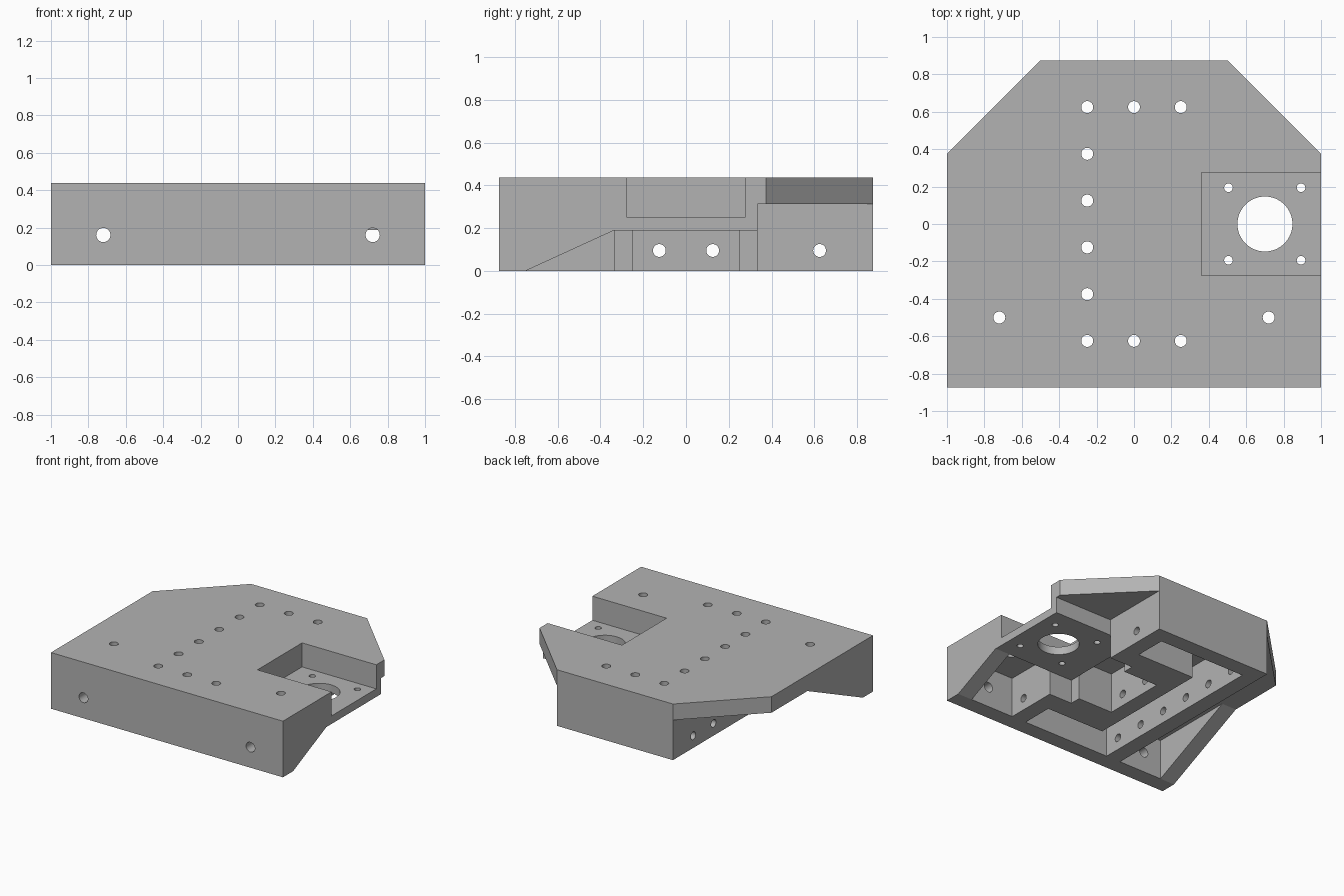
import bpy, bmesh, math
from mathutils import Matrix, Vector

old = bpy.data.objects.get("Cube")
if old:
    bpy.data.objects.remove(old, do_unlink=True)

TOP, PLATE, BOX = 0.4375, 0.3125, 0.1875
metal = bpy.data.materials.new("grey_metal")
metal.use_nodes = True
grey = (0.45, 0.45, 0.45, 1)
metal.diffuse_color = grey
metal.node_tree.nodes["Principled BSDF"].inputs["Base Color"].default_value = grey


def make_object(name, bm):
    bmesh.ops.recalc_face_normals(bm, faces=bm.faces)
    mesh = bpy.data.meshes.new(name)
    bm.to_mesh(mesh)
    bm.free()
    mesh.materials.append(metal)
    obj = bpy.data.objects.new(name, mesh)
    bpy.context.collection.objects.link(obj)
    return obj


def prism(name, points, offset):
    """Extrude a closed outline of 3D points along offset."""
    bm = bmesh.new()
    face = bm.faces.new([bm.verts.new(p) for p in points])
    moved = bmesh.ops.extrude_face_region(bm, geom=[face])["geom"]
    verts = [v for v in moved if isinstance(v, bmesh.types.BMVert)]
    bmesh.ops.translate(bm, verts=verts, vec=offset)
    return make_object(name, bm)


def slab(name, outline, z0, z1):
    return prism(name, [(x, y, z0) for x, y in outline], (0, 0, z1 - z0))


def block(name, x0, x1, y0, y1, z0, z1):
    return slab(name, [(x0, y0), (x1, y0), (x1, y1), (x0, y1)], z0, z1)


def gusset(name, x0):
    side = [(-0.8, 0), (-0.75, 0), (-0.067, PLATE), (-0.067, 0.38), (-0.8, 0.38)]
    return prism(name, [(x0, y, z) for y, z in side], (0.125, 0, 0))


def combine(body, tool, operation):
    """Apply one boolean to the body and discard the tool."""
    tool.hide_render = True
    mod = body.modifiers.new("join", "BOOLEAN")
    mod.operation, mod.solver, mod.object = operation, "EXACT", tool
    bpy.context.view_layer.update()
    graph = bpy.context.evaluated_depsgraph_get()
    mesh = bpy.data.meshes.new_from_object(body.evaluated_get(graph))
    body.modifiers.clear()
    body.data = mesh
    bpy.data.objects.remove(tool, do_unlink=True)


# Top plate with two cut back corners
body = slab("mounting_bracket",
            [(-1, -0.875), (1, -0.875), (1, 0.375), (0.5, 0.875), (-0.5, 0.875), (-1, 0.375)],
            PLATE, TOP)

# Rear half of the central beam, mirrored to the front
half = [(0, 0.25), (0.3, 0.25), (0.3, 0.335), (0.5, 0.335), (0.5, 0.5), (-0.125, 0.5)]
beam = half + [(x, -y) for x, y in reversed(half)]

# Walls, ribs and the hanging motor box under the plate
parts = [
    block("front_wall", -1, 1, -0.875, -0.75, 0, 0.4),
    block("back_wall", -0.5, 0.5, 0.75, 0.875, 0, 0.4),
    block("long_side_wall", -0.5, -0.375, -0.8, 0.8, 0, 0.39),
    block("front_side_wall", 0.375, 0.5, -0.8, -0.335, 0, 0.39),
    block("back_side_wall", 0.375, 0.5, 0.335, 0.8, 0, 0.39),
    slab("central_beam", beam, 0, 0.38),
    gusset("right_gusset", -1),
    gusset("left_gusset", 0.875),
    block("motor_box", 0.3, 1, -0.335, 0.335, BOX, 0.4),
]
for part in parts:
    combine(body, part, "UNION")

# Space below the motor box stays open; the pocket opens upward and sideways
combine(body, block("box_clearance", 0.3, 1.2, -0.335, 0.335, -0.1, BOX), "DIFFERENCE")
combine(body, block("motor_pocket", 0.36, 1.2, -0.275, 0.275, 0.25, 0.6), "DIFFERENCE")

# All drilled holes as one cutter
holes = bmesh.new()


def drill(center, radius, depth, axis, sides=32):
    turn = Vector((0, 0, 1)).rotation_difference(Vector(axis)).to_matrix().to_4x4()
    bmesh.ops.create_cone(holes, cap_ends=True, segments=sides, radius1=radius, radius2=radius,
                          depth=depth, matrix=Matrix.Translation(center) @ turn)


X, Y, Z = (1, 0, 0), (0, 1, 0), (0, 0, 1)
for s in (-1, 1):
    for y in (0.125, 0.375, 0.625):
        drill((-0.25, s * y, 0.4), 0.032, 0.4, Z)
        drill((-0.4375, s * y, 0.095), 0.03, 0.16, X)
    for x in (0, 0.25):
        drill((x, s * 0.625, 0.4), 0.032, 0.4, Z)
    drill((s * 0.72, -0.5, 0.4), 0.032, 0.4, Z)
    drill((s * 0.72, -0.8125, 0.16), 0.038, 0.2, Y)
    drill((-0.0625, s * 0.125, 0.095), 0.03, 0.2, X)
    drill((0.4375, s * 0.625, 0.095), 0.03, 0.2, X)
    for x in (0.505, 0.893):
        drill((x, s * 0.194, 0.2), 0.023, 0.3, Z)
drill((0.7, 0, 0.2), 0.147, 0.3, Z, 64)
combine(body, make_object("drill_holes", holes), "DIFFERENCE")

# Merge leftover coplanar faces and smooth only the hole walls
bm = bmesh.new()
bm.from_mesh(body.data)
bmesh.ops.remove_doubles(bm, verts=bm.verts, dist=0.0001)
bmesh.ops.dissolve_limit(bm, angle_limit=math.radians(0.5), verts=bm.verts, edges=bm.edges)
bm.to_mesh(body.data)
bm.free()
for poly in body.data.polygons:
    poly.material_index = 0
bpy.context.view_layer.objects.active = body
body.select_set(True)
bpy.ops.object.shade_smooth_by_angle(angle=math.radians(20))
